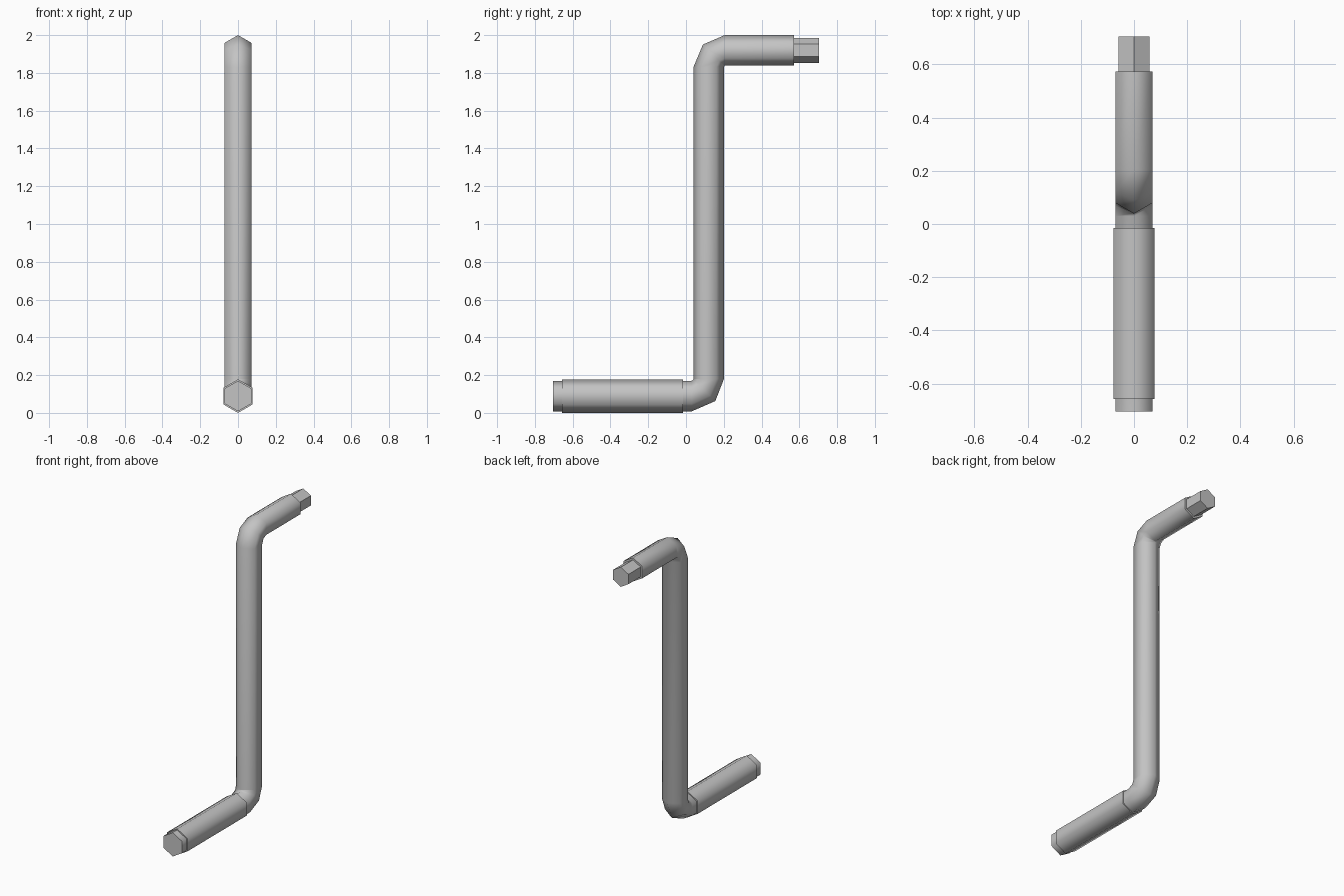
import bpy, bmesh, math
from mathutils import Vector

cube = bpy.data.objects.get("Cube")
if cube:
    bpy.data.objects.remove(cube, do_unlink=True)

steel = bpy.data.materials.new("grey_steel")
steel.use_nodes = True
grey = (0.55, 0.55, 0.55, 1)
steel.diffuse_color = grey
steel.node_tree.nodes["Principled BSDF"].inputs["Base Color"].default_value = grey


def hex_sweep(name, rings, radius, smooth=True):
    """Sweep a hexagon through rings of (y, z, direction angle in degrees)."""
    bm = bmesh.new()
    loops = []
    for y, z, degrees in rings:
        a = math.radians(degrees)
        side = Vector((1, 0, 0))
        up = Vector((0, -math.sin(a), math.cos(a)))
        loops.append([bm.verts.new(Vector((0, y, z)) + radius *
                      (side * math.sin(k * math.pi / 3) + up * math.cos(k * math.pi / 3)))
                      for k in range(6)])
    for lower, upper in zip(loops, loops[1:]):
        for k in range(6):
            n = (k + 1) % 6
            bm.faces.new((lower[k], lower[n], upper[n], upper[k]))
    bm.faces.new(loops[0])
    bm.faces.new(loops[-1])
    bmesh.ops.recalc_face_normals(bm, faces=bm.faces)
    mesh = bpy.data.meshes.new(name)
    bm.to_mesh(mesh)
    bm.free()
    mesh.materials.append(steel)
    obj = bpy.data.objects.new(name, mesh)
    bpy.context.collection.objects.link(obj)
    if smooth:
        bpy.ops.object.select_all(action='DESELECT')
        obj.select_set(True)
        bpy.context.view_layer.objects.active = obj
        bpy.ops.object.shade_smooth_by_angle(angle=math.radians(65))
    return obj


low, high, column = 0.089, 1.919, 0.12

# Bent bar: handle end, lower bend, column, upper bend, drive arm
hex_sweep("crank_bar", [
    (-0.705, low, 0), (0.03, low, 0), (0.098, 0.12, 45), (column, 0.18, 90),
    (column, 1.83, 90), (0.147, 1.893, 45), (0.205, high, 0), (0.573, high, 0)], 0.081)

# Sleeve around the handle
hex_sweep("grip_sleeve", [(-0.657, low, 0), (-0.015, low, 0)], 0.089)

# Narrow faceted drive tip
hex_sweep("drive_tip", [(0.56, high, 0), (0.705, high, 0)], 0.067, smooth=False)
